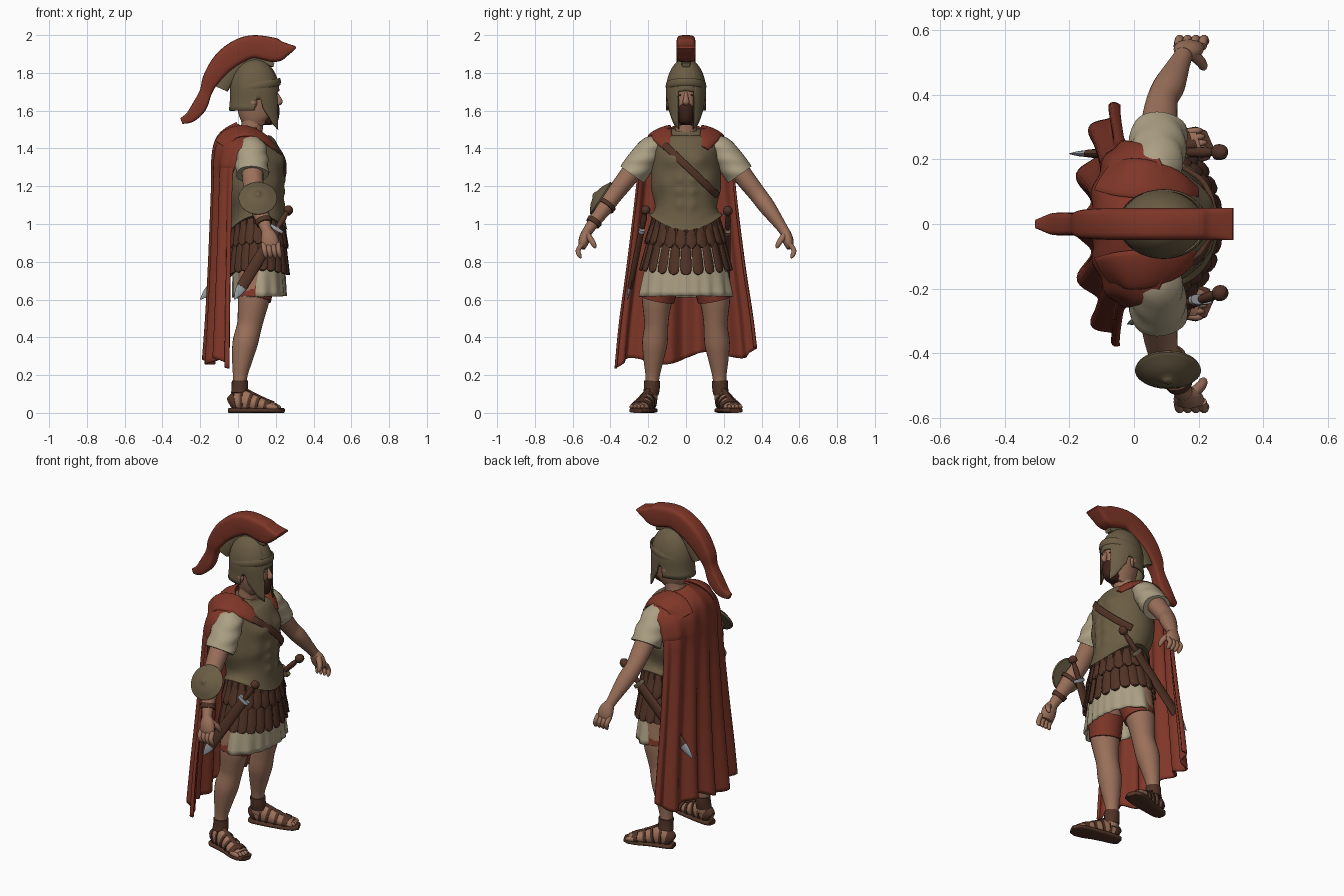
import bpy, bmesh, math
from mathutils import Vector as V

def material(name, r, g, b):
    m = bpy.data.materials.new(name)
    m.diffuse_color = tuple((c / 255) ** 2.2 for c in (r, g, b)) + (1,)
    return m
RED = material("red cloth", 126, 57, 44)
SKIN = material("skin", 154, 112, 91)
BRONZE = material("dull bronze", 106, 93, 70)
CREAM = material("cream linen", 170, 158, 131)
LEATHER = material("brown leather", 82, 54, 42)
BEARD = material("dark beard", 62, 38, 30)
STEEL = material("steel", 150, 156, 162)

def curve(rows, k):
    """Smooth interpolation of any rows of numbers."""
    out = []
    for i in range(len(rows) - 1):
        q = [rows[max(i - 1, 0)], rows[i], rows[i + 1], rows[min(i + 2, len(rows) - 1)]]
        for j in range(k):
            t = j / k
            out.append(tuple(.5 * (2*b + (c-a)*t + (2*a-5*b+4*c-d)*t*t + (3*b-a-3*c+d)*t**3)
                             for a, b, c, d in zip(*q)))
    return out + [tuple(rows[-1])]

def sweep(bm, rows, ref=(1, 0, 0), n=16, k=4, p=1, cap=True, fn=None):
    """Skin (x, y, z, a, b) rows: a is the half size along ref, b across it."""
    rows, ref, rings = curve(rows, k), V(ref), []
    P = [V(r[:3]) for r in rows]
    pw = lambda c: math.copysign(abs(c) ** p, c)
    for i, r in enumerate(rows):
        t = (P[min(i + 1, len(P) - 1)] - P[max(i - 1, 0)]).normalized()
        u = (ref - t * ref.dot(t)).normalized()
        v, ring = t.cross(u), []
        for j in range(n):
            w = 2 * math.pi * j / n
            co = P[i] + u * r[3] * pw(math.cos(w)) + v * r[4] * pw(math.sin(w))
            ring.append(bm.verts.new(fn(co) if fn else co))
        rings.append(ring)
    for A, B in zip(rings, rings[1:]):
        for j in range(n):
            bm.faces.new((A[j], A[(j + 1) % n], B[(j + 1) % n], B[j]))
    if cap:
        bm.faces.new(rings[0]); bm.faces.new(rings[-1])

def finish(bm, name, mat, thick=0):
    bmesh.ops.remove_doubles(bm, verts=bm.verts, dist=1e-5)
    bmesh.ops.recalc_face_normals(bm, faces=bm.faces)
    me = bpy.data.meshes.new(name)
    bm.to_mesh(me); bm.free()
    me.materials.append(mat)
    ob = bpy.data.objects.new(name, me)
    bpy.context.collection.objects.link(ob)
    bpy.ops.object.select_all(action='DESELECT')
    ob.select_set(True); bpy.context.view_layer.objects.active = ob
    bpy.ops.object.shade_smooth_by_angle(angle=math.radians(45))
    if thick:
        mod = ob.modifiers.new("thickness", 'SOLIDIFY'); mod.thickness = thick; mod.offset = 0

def part(name, mat, rows, thick=0, **kw):
    bm = bmesh.new(); sweep(bm, rows, **kw); finish(bm, name, mat, thick)
def side(rows, s): return [(r[0], s * r[1], *r[2:]) for r in rows]
def grow(rows, f, d=0): return [(*r[:3], r[3] * f + d, r[4] * f + d) for r in rows]
def hoop(cx, z, a, b, h, t, tilt=0):
    return [(cx - a*math.cos(w), b*math.sin(w), z - tilt*math.cos(w), h, t)
            for w in (2 * math.pi * i / 40 for i in range(41))]

# moulded cuirass
TORSO = [(.07, 0, 1.50, .06, .075), (.065, 0, 1.47, .09, .13), (.07, 0, 1.42, .135, .172), (.075, 0, 1.33, .16, .18),
         (.08, 0, 1.2, .163, .186), (.095, 0, 1.1, .147, .165), (.105, 0, 1.02, .144, .174), (.107, 0, .965, .155, .195)]
MUSCLE = [(.075, 1.345, .055, .042, .022), (.036, 1.235, .022, .025, .013), (.036, 1.17, .022, .025, .013),
          (.034, 1.10, .022, .03, .011), (.12, 1.22, .03, .05, .008)]
def mould(c):
    if c.x > .09:
        for y, z, sy, sz, amp in MUSCLE:
            c.x += amp * math.exp(-((abs(c.y) - y) / sy) ** 2 - ((c.z - z) / sz) ** 2)
    c.z += .07 * (c.y / .18) ** 2 * max(0, min(1, (1.1 - c.z) / .12))
    return c
part("cuirass", BRONZE, TORSO, n=72, k=7, fn=mould)

# diagonal strap across the chest
dense = curve(TORSO, 12)
def chest(y, z):
    r = min(dense, key=lambda q: abs(q[2] - z))
    return r[0] + r[3] * math.sqrt(max(0, 1 - (y / r[4]) ** 2)) + .01
strap = [(y, 1.31 - .95 * y) for y in (-.15, -.11, -.07, -.03, .01, .05, .09, .13, .165)]
part("chest_strap", LEATHER, [(chest(y, z), y, z, .009, .019) for y, z in strap], p=.5)

# leather kilt lining and hanging strips
part("kilt_lining", LEATHER, [(.1, 0, 1.04, .125, .15), (.105, 0, .96, .132, .172), (.11, 0, .82, .135, .2)], n=40)
bm = bmesh.new()
for row, (count, bottom) in enumerate([(22, .73), (22, .87)]):
    for i in range(count):
        w = 2 * math.pi * (i + row * .5) / count
        c, s, o = math.cos(w), math.sin(w), .009 * row
        zb, top = bottom + .025 * s * s, 1.0 + .05 * s * s
        pt = lambda f, z, h: (.107 + (.128 + .034*f + o)*c, (.16 + .08*f + o)*s, z, .008, h)
        g = (top - zb) / .28
        sweep(bm, [pt(0, top, .018), pt(.45*g, top - .45*(top - zb), .024), pt(.9*g, zb + .025, .029),
                   pt(g, zb, .008)], ref=(c, s, 0), n=8, k=3, p=.7)
finish(bm, "kilt_strips", LEATHER)

# pleated tunic hem
def pleat(c):
    w = math.atan2(c.y, c.x - .11)
    f = 1 + .03 * math.cos(17 * w) * max(0, (.82 - c.z) / .2)
    return V((.11 + (c.x - .11) * f, c.y * f, c.z))
part("tunic_skirt", CREAM, [(.108, 0, .9, .13, .18), (.11, 0, .76, .135, .215), (.113, 0, .615, .138, .242)],
     thick=.008, n=102, cap=False, fn=pleat)

# arms, hands, legs, feet
ARM = [(.07, .2, 1.39, .06, .06), (.075, .26, 1.31, .058, .056), (.08, .33, 1.22, .055, .05), (.088, .385, 1.15, .048, .046),
       (.11, .43, 1.09, .049, .044), (.14, .495, 1.0, .034, .031), (.155, .525, .955, .028, .026)]
LEG = [(.1, .12, .78, .1, .1), (.085, .15, .62, .086, .084), (.072, .156, .53, .074, .07), (.06, .157, .46, .066, .063),
       (.038, .165, .37, .067, .067), (.022, .172, .28, .054, .053), (.01, .178, .18, .037, .036), (.008, .186, .07, .04, .035)]
FOOT = [(-.042, .186, .045, .03, .018), (-.02, .19, .055, .045, .033), (.03, .2, .062, .058, .038),
        (.09, .215, .05, .046, .043), (.15, .235, .038, .032, .05), (.2, .25, .03, .02, .046)]
for s, tag in ((1, "left"), (-1, "right")):
    A = curve(side(ARM, s), 4)
    part(tag + "_arm", SKIN, A, k=1, n=20)
    part(tag + "_sleeve", CREAM, side([(.06, .13, 1.41, .06, .05), (.07, .18, 1.4, .078, .068), (.072, .225, 1.345, .086, .075),
         (.075, .265, 1.29, .087, .077), (.075, .285, 1.262, .086, .076)], s), n=32, fn=lambda c: c + V((.004*math.sin(c.z*90), 0, 0)))
    bm = bmesh.new()
    sweep(bm, side([(.153, .522, .965, .029, .025), (.165, .535, .93, .044, .029), (.172, .545, .895, .046, .026),
                    (.175, .55, .87, .036, .016)], s))
    for i in range(4):
        x = .136 + .025 * i
        sweep(bm, side([(x, .548, .895, .014, .014), (x + .004, .571, .862, .0135, .0135),
                        (x + .01, .565, .835, .012, .012), (x + .012, .555, .82, .005, .005)], s), n=10)
    sweep(bm, side([(.18, .525, .945, .018, .018), (.207, .5, .912, .016, .016), (.214, .486, .888, .013, .013),
                    (.214, .48, .872, .005, .005)], s), n=10)
    finish(bm, tag + "_hand", SKIN)
    part(tag + "_leg", SKIN, side(LEG, s), n=24)
    part(tag + "_breeches", RED, side([(.1, .125, .72, .1, .1), (.085, .15, .598, .09, .088)], s), n=24)
    F = curve(side(FOOT, s), 4)
    bm = bmesh.new()
    sweep(bm, F, ref=(0, 0, 1), k=1)
    for i in range(5):
        y, x = .212 + .019 * i, .222 - .007 * abs(i - 1.3)
        sweep(bm, side([(x - .05, y - .006, .034, .015, .012), (x - .01, y, .03, .014, .011),
                        (x + .006, y + .002, .026, .006, .005)], s), ref=(0, 0, 1), n=10)
    finish(bm, tag + "_foot", SKIN)
    # sandals
    bm = bmesh.new()
    sweep(bm, [(r[0]*1.08 - .003, r[1], .013, .013, r[4] + .008) for r in F] + [(.236, s*.26, .013, .013, .03)],
          ref=(0, 0, 1), k=1, p=.6, n=24)
    for a, b in ((0, 6), (7, 9), (10, 12), (13, 15), (16, 19)):
        sweep(bm, grow(F[a:b], 1.02, .004), ref=(0, 0, 1), k=1)
    sweep(bm, [(x, s * y, z, .006, .014) for x, y, z in ((.045, .2, .125), (.08, .212, .105), (.14, .232, .076), (.19, .248, .055))],
          ref=(0, 0, 1), n=8)
    sweep(bm, side([(.008, .186, .1, .045, .041), (.01, .181, .13, .044, .042), (.01, .179, .17, .043, .042)], s), n=20)
    finish(bm, tag + "_sandal", LEATHER)
    # mantle fold over the shoulder and collarbone
    part(tag + "_mantle_fold", RED, side([(-.09, .15, 1.42, .01, .06), (-.04, .145, 1.475, .014, .066), (.03, .14, 1.493, .015, .066),
         (.09, .132, 1.48, .015, .058), (.15, .115, 1.445, .016, .045), (.195, .1, 1.4, .008, .02)], s), ref=(0, s * .45, 1), n=20)
    # swords in their scabbards
    P, T = (V((.27, .222, 1.075)), V((-.2, .217, .6))) if s > 0 else (V((.27, -.212, 1.08)), V((-.02, -.31, .6)))
    def span(*keys): return [(*P.lerp(T, f), a, b) for f, a, b in keys]
    R = dict(ref=(0, 1, 0), k=3)
    part(tag + "_sword_grip", LEATHER, span((-.03, .006, .006), (-.01, .022, .022), (.03, .024, .024), (.05, .012, .012),
         (.12, .016, .016), (.22, .013, .013)), **R)
    part(tag + "_sword_guard", BRONZE if s > 0 else STEEL, span((.21, .016, .038), (.24, .016, .038)), p=.6, **R)
    part(tag + "_scabbard", LEATHER, span((.24, .016, .028), (.6, .016, .031), (.86, .013, .03)), **R)
    part(tag + "_sword_tip", STEEL, span((.84, .012, .028), (.92, .009, .022), (1, .001, .002)), **R)
    if s < 0:  # straps holding the round arm shield
        bm = bmesh.new()
        for a in (15, 19):
            sweep(bm, grow(A[a:a + 2], 1.06, .006), k=1)
        finish(bm, "forearm_straps", LEATHER)

# small round shield on the right forearm
C, N = V((.105, -.45, 1.135)), V((0, -.84, .55))
part("arm_shield", BRONZE, [(*(C + N * h), r, r) for h, r in ((-.006, .098), (.003, .102), (.009, .094), (.012, .088),
     (.03, .055), (.038, .022), (.046, .012), (.048, .002))], n=40, k=2)

# cape with deepening folds
bm = bmesh.new()
grid = []
for z, W, xb, xe in curve([(1.535, .085, -.005, .1), (1.495, .185, -.075, .085), (1.44, .24, -.115, .035), (1.35, .25, -.13, -.012),
                           (1.2, .255, -.128, -.03), (.8, .3, -.135, -.04), (.5, .34, -.145, -.045), (.28, .362, -.157, -.045)], 6):
    d, line = max(0, (1.5 - z) / 1.22), []
    for i in range(97):
        w = math.pi * (i / 96 - .5)
        f = .028 * d ** .8 * math.cos(13 * w + .5 * math.sin(3 * w) + .4)
        line.append(bm.verts.new((xe + (xb - xe) * math.cos(w) - f * math.cos(w) ** .5, (W + f * .4) * math.sin(w),
                    z - .03 * abs(math.sin(w)) * (z > 1.3) + d**4 * (.025 * math.sin(5 * w) + .03 * math.sin(w) + .01))))
    grid.append(line)
for A, B in zip(grid, grid[1:]):
    for i in range(96):
        bm.faces.new((A[i], A[i + 1], B[i + 1], B[i]))
finish(bm, "cape", RED, .012)

# head
part("neck", SKIN, [(.06, 0, 1.44, .065, .065), (.075, 0, 1.52, .058, .058), (.085, 0, 1.6, .06, .06)])
part("head", SKIN, [(.12, 0, 1.52, .05, .04), (.105, 0, 1.56, .09, .065), (.1, 0, 1.64, .108, .083), (.095, 0, 1.72, .11, .09),
     (.09, 0, 1.8, .08, .07)], n=28)
part("nose", SKIN, [(.198, 0, 1.7, .008, .009), (.214, 0, 1.665, .014, .013), (.22, 0, 1.645, .016, .018), (.208, 0, 1.632, .006, .01)])
part("beard", BEARD, [(.15, 0, 1.525, .03, .025), (.15, 0, 1.545, .06, .042), (.152, 0, 1.6, .068, .05), (.15, 0, 1.632, .062, .045)], n=24)
for s, tag in ((1, "left"), (-1, "right")):
    part(tag + "_eye", BEARD, [(.197, s * .018, 1.682, .004, .004), (.197, s * .03, 1.684, .008, .007), (.19, s * .043, 1.682, .004, .004)])
    part(tag + "_ear", SKIN, [(.08, s * .085, 1.61, .008, .008), (.08, s * .092, 1.64, .022, .014), (.076, s * .09, 1.67, .014, .008)])

# helmet: the lower edge height follows the angle, giving face opening, cheek guards, ear gap and neck guard
def rim(t):
    t = abs(t)
    if t < .42: return 1.705 - .015 * t
    if t < .8: return 1.497 + .03 * (t - .42) / .38
    if t < 1.27: return 1.527 + .085 * (t - .8) / .47
    return 1.66 if t < 1.55 else 1.6
bm = bmesh.new()
cols = []
for j in range(120):
    t = 2 * math.pi * j / 120 - math.pi
    col, zb = [], rim(t)
    for i in range(19):
        z = zb + (1.872 - zb) * math.sin(i / 18 * math.pi / 2)
        q = max(0, (1.70 - z) / .2)
        r = math.sqrt(max(0, 1 - (max(0, z - 1.70) / .172) ** 2))
        flare = .04 * q * q if abs(t) > 1.5 else 0
        push = .016 * q if abs(t) < 1.3 else 0
        col.append(bm.verts.new((.088 + push + (.127 - .008*q + flare) * r * math.cos(t), (.103 - .02*q + flare) * r * math.sin(t), z)))
    cols.append(col)
for j in range(120):
    A, B = cols[j], cols[(j + 1) % 120]
    for i in range(18):
        bm.faces.new((A[i], B[i], B[i + 1], A[i + 1]))
finish(bm, "helmet", BRONZE, .008)
part("helmet_brow_band", BRONZE, hoop(.092, 1.728, .129, .102, .02, .006, .025), ref=(0, 0, 1), n=8, k=1)
part("crest_holder", BRONZE, [(.19, 0, 1.842, .022, .012), (.08, 0, 1.866, .028, .022), (0, 0, 1.835, .03, .032),
     (-.055, 0, 1.78, .03, .042), (-.088, 0, 1.715, .026, .036)], ref=(0, 1, 0), p=.6)
part("helmet_crest", RED, [(.306, 0, 1.936, .05, .006), (.255, 0, 1.925, .05, .036), (.2, 0, 1.92, .05, .063), (.085, 0, 1.939, .05, .061),
     (0, 0, 1.912, .05, .063), (-.08, 0, 1.852, .049, .058), (-.142, 0, 1.768, .044, .045), (-.17, 0, 1.7, .034, .033),
     (-.203, 0, 1.625, .036, .039), (-.25, 0, 1.568, .032, .03), (-.3, 0, 1.545, .014, .016)], ref=(0, 1, 0), n=24, k=5, p=.45)
